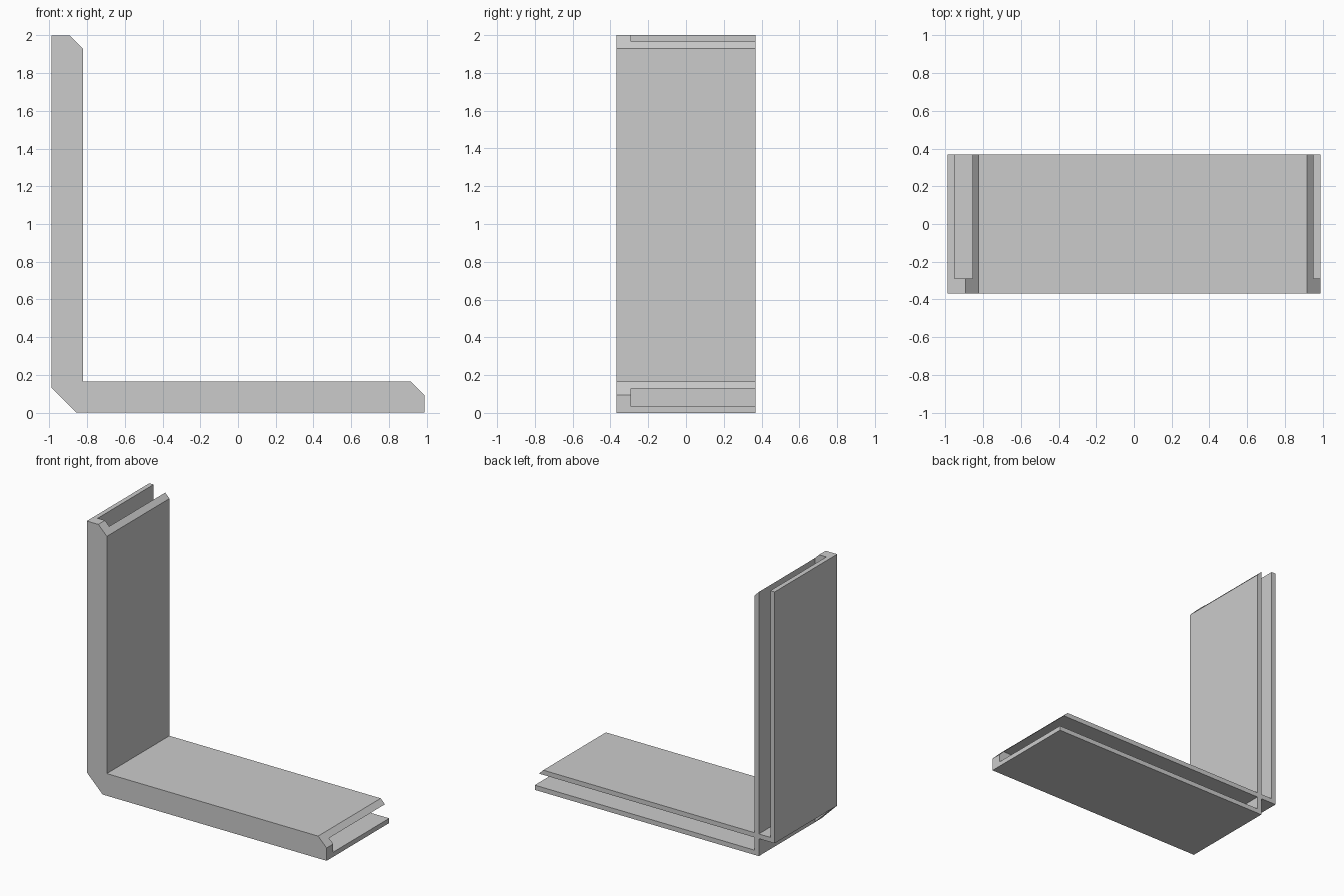
import bpy
import bmesh

if "Cube" in bpy.data.objects:
    bpy.data.objects.remove(bpy.data.objects["Cube"], do_unlink=True)

LEFT, RIGHT, TOP = -0.987, 0.987, 2.0
FRONT, BACK = -0.368, 0.368
THICK = 0.165          # thickness of each arm
WALL = 0.035           # thickness of the channel walls
PLATE = 0.078          # thickness of the front plate
BEVEL = 0.07           # bevel at the arm tips
CORNER = THICK - WALL  # bevel at the outer corner

grey = bpy.data.materials.new("plain_grey")
grey.use_nodes = True
colour = (0.6, 0.6, 0.6, 1)
grey.diffuse_color = colour
grey.node_tree.nodes["Principled BSDF"].inputs["Base Color"].default_value = colour


def prism(name, profile, y0, y1):
    """Extrude an x-z outline from y0 to y1."""
    bm = bmesh.new()
    face = bm.faces.new([bm.verts.new((x, y0, z)) for x, z in profile])
    result = bmesh.ops.extrude_face_region(bm, geom=[face])
    moved = [v for v in result["geom"] if isinstance(v, bmesh.types.BMVert)]
    bmesh.ops.translate(bm, verts=moved, vec=(0, y1 - y0, 0))
    bmesh.ops.recalc_face_normals(bm, faces=bm.faces)
    mesh = bpy.data.meshes.new(name)
    bm.to_mesh(mesh)
    bm.free()
    mesh.materials.append(grey)
    obj = bpy.data.objects.new(name, mesh)
    bpy.context.collection.objects.link(obj)
    return obj


def rectangle(x0, x1, z0, z1):
    return [(x0, z0), (x1, z0), (x1, z1), (x0, z1)]


# Solid angle bracket with bevelled tips and outer corner
inner_x = LEFT + THICK
bracket = prism("corner_bracket", [
    (LEFT, CORNER), (LEFT + CORNER, 0), (RIGHT, 0),
    (RIGHT, THICK - BEVEL), (RIGHT - BEVEL, THICK), (inner_x, THICK),
    (inner_x, TOP - BEVEL), (inner_x - BEVEL, TOP), (LEFT, TOP)],
    FRONT, BACK)

# Channels open to the back and the tips, and the open outer corner
slots = {
    "upright_channel": rectangle(LEFT + WALL, LEFT + CORNER, THICK, TOP + 0.1),
    "base_channel": rectangle(inner_x, RIGHT + 0.1, WALL, CORNER),
    "corner_notch": rectangle(LEFT - 0.1, LEFT + CORNER, -0.1, CORNER),
}
bpy.context.view_layer.objects.active = bracket
for name, outline in slots.items():
    cutter = prism(name, outline, FRONT + PLATE, BACK + 0.1)
    cutter.hide_render = True
    cut = bracket.modifiers.new(name, "BOOLEAN")
    cut.operation = "DIFFERENCE"
    cut.solver = "EXACT"
    cut.object = cutter
    bpy.ops.object.modifier_apply(modifier=cut.name)
    bpy.data.objects.remove(cutter, do_unlink=True)
